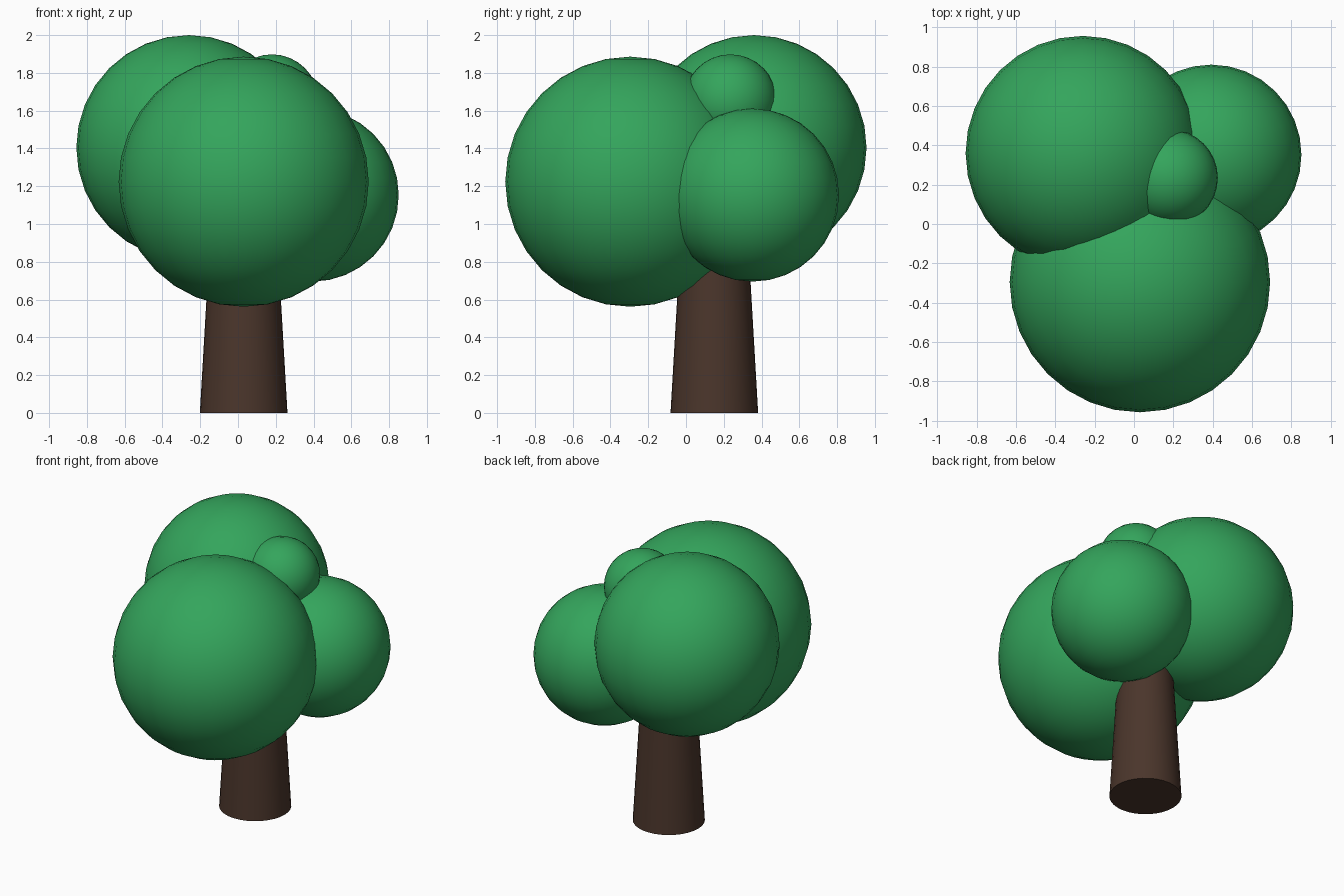
import bpy

if "Cube" in bpy.data.objects:
    bpy.data.objects.remove(bpy.data.objects["Cube"])


def material(name, rgb):
    m = bpy.data.materials.new(name)
    m.diffuse_color = (*rgb, 1.0)
    m.use_nodes = True
    m.node_tree.nodes["Principled BSDF"].inputs["Base Color"].default_value = m.diffuse_color
    return m


leaf_green = material("leaf green", (0.034, 0.376, 0.107))
bark_brown = material("bark brown", (0.069, 0.036, 0.024))


def finish(name, mat):
    obj = bpy.context.object
    obj.name = name
    obj.data.materials.append(mat)
    bpy.ops.object.shade_smooth_by_angle()
    return obj


# Tapered trunk, its top hidden inside the foliage
HEIGHT = 1.0
bpy.ops.mesh.primitive_cone_add(vertices=32, radius1=0.232, radius2=0.174, depth=HEIGHT,
                                location=(0.03, 0.15, HEIGHT / 2))
finish("trunk", bark_brown)

# Overlapping foliage balls: name, centre, radius
foliage = [
    ("front_foliage", (0.03, -0.295, 1.224), 0.662),
    ("back_left_foliage", (-0.26, 0.36, 1.404), 0.596),
    ("right_foliage", (0.393, 0.352, 1.153), 0.458),
    ("small_top_foliage", (0.18, 0.235, 1.652), 0.246),
]
for name, centre, radius in foliage:
    bpy.ops.mesh.primitive_uv_sphere_add(segments=32, ring_count=16,
                                         radius=radius, location=centre)
    finish(name, leaf_green)
